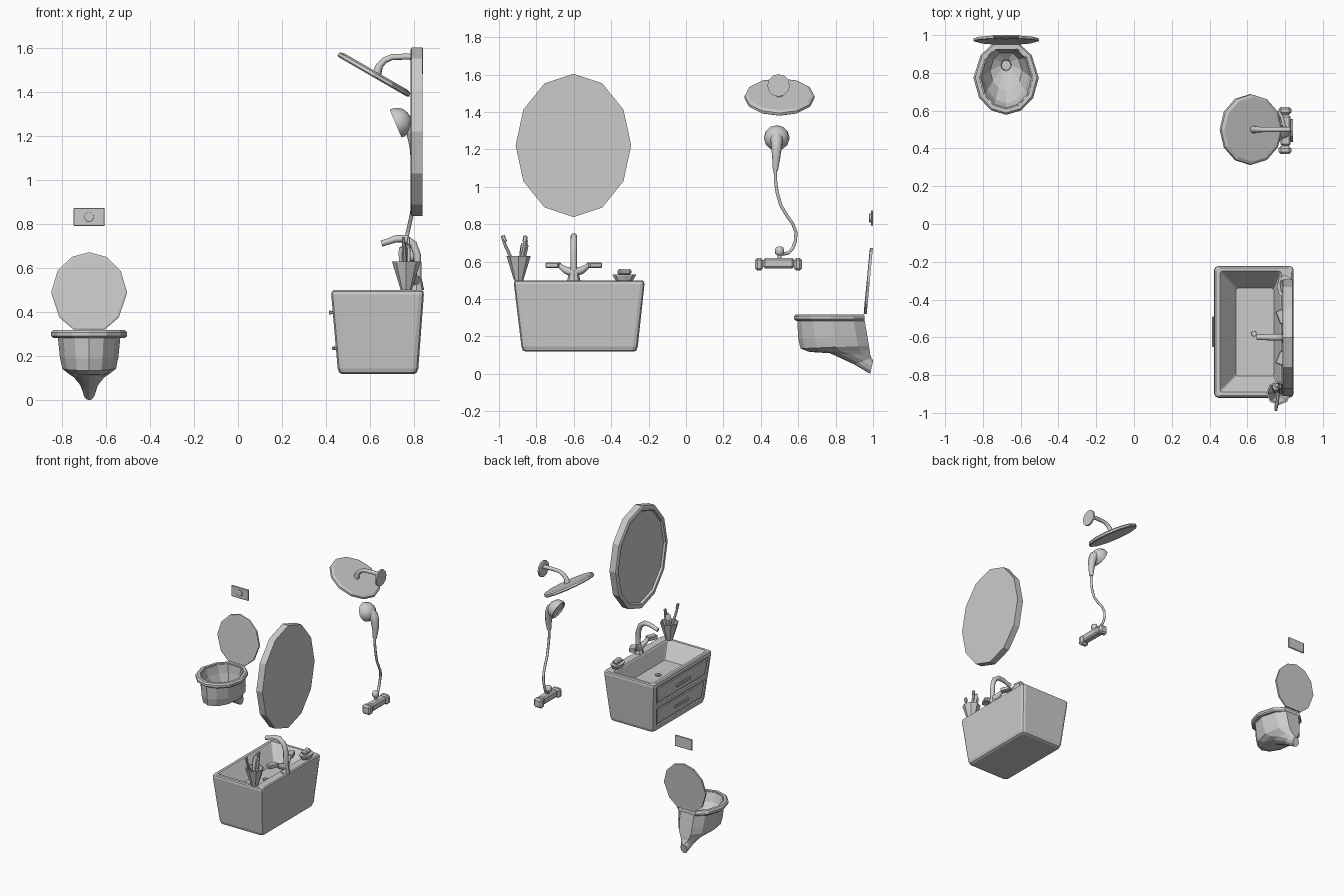
import bpy, bmesh, math
from mathutils import Vector as V, Matrix


def finish(name, bm, smooth=False):
    bmesh.ops.recalc_face_normals(bm, faces=bm.faces[:])
    me = bpy.data.meshes.new(name)
    bm.to_mesh(me)
    bm.free()
    ob = bpy.data.objects.new(name, me)
    bpy.context.collection.objects.link(ob)
    if smooth:
        bpy.ops.object.select_all(action='DESELECT')
        ob.select_set(True)
        bpy.context.view_layer.objects.active = ob
        bpy.ops.object.shade_smooth_by_angle(angle=math.radians(50))
    return ob


def loft_bm(rings, closed=False):
    bm = bmesh.new()
    vs = [[bm.verts.new(p) for p in r] for r in rings]
    n = len(vs[0])
    pairs = list(zip(vs, vs[1:])) + ([(vs[-1], vs[0])] if closed else [])
    for a, b in pairs:
        for i in range(n):
            j = (i + 1) % n
            bm.faces.new((a[i], a[j], b[j], b[i]))
    if not closed:
        bm.faces.new(vs[0])
        bm.faces.new(vs[-1])
    return bm


def loft(name, rings, closed=False, smooth=False):
    return finish(name, loft_bm(rings, closed), smooth)


def tube(name, pts, radii, n=8, smooth=True):
    pts = [V(p) for p in pts]
    if not isinstance(radii, (list, tuple)):
        radii = [radii] * len(pts)
    u, rings = V((0.31, 0.9, 0.2)), []
    for i, p in enumerate(pts):
        t = (pts[min(i + 1, len(pts) - 1)] - pts[max(i - 1, 0)]).normalized()
        u = (u - t * u.dot(t)).normalized()
        w = t.cross(u)
        rings.append([p + radii[i] * (u * math.cos(a) + w * math.sin(a))
                      for a in (2 * math.pi * k / n for k in range(n))])
    return loft(name, rings, smooth=smooth)


def lathe(name, profile, n, mat, sx=1, sy=1, smooth=False):
    # profile of (radius, height) pairs turned about local z
    return loft(name, [[mat @ V((r * sx * math.cos(a), r * sy * math.sin(a), h))
                for a in (2 * math.pi * k / n for k in range(n))]
                for r, h in profile], smooth=smooth)


def box(name, c, size, rot=(0, 0, 0), bevel=0.003):
    bm = bmesh.new()
    bmesh.ops.create_cube(bm, size=1)
    bmesh.ops.scale(bm, vec=size, verts=bm.verts)
    bmesh.ops.bevel(bm, geom=bm.edges[:], offset=bevel, segments=1, affect='EDGES')
    ob = finish(name, bm)
    ob.location, ob.rotation_euler = c, rot
    return ob


def at(x, y, z, rx=0, ry=0):
    return (Matrix.Translation((x, y, z)) @ Matrix.Rotation(math.radians(ry), 4, 'Y')
            @ Matrix.Rotation(math.radians(rx), 4, 'X'))


# ---- toilet: egg-shaped sections (share of length, share of half width)
TX = -0.677
HALF = [(0, 0), (.062, .46), (.24, .83), (.52, 1), (.84, .78), (1, .4)]
EGG = [(u, v) for u, v in HALF] + [(u, -v) for u, v in HALF[:0:-1]]


def egg(front, back, w):
    f, b = V((TX, *front)), V((TX, *back))
    return [f.lerp(b, u) + V((v * w, 0, 0)) for u, v in EGG]


loft("toilet_bowl", [
    egg((.985, .0), (1.0, .07), .028), egg((.90, .05), (.992, .085), .04),
    egg((.77, .11), (.985, .10), .07), egg((.66, .117), (.982, .125), .095),
    egg((.612, .135), (.978, .15), .122), egg((.60, .19), (.97, .2), .133),
    egg((.595, .285), (.955, .285), .142), egg((.60, .312), (.945, .312), .145),
    egg((.615, .312), (.925, .312), .135), egg((.64, .25), (.92, .25), .12),
    egg((.71, .175), (.905, .175), .085), egg((.81, .145), (.87, .145), .028),
    egg((.815, .13), (.865, .13), .025)])
loft("toilet_seat", [
    egg((.59, .283), (.95, .283), .163), egg((.578, .292), (.955, .292), .173),
    egg((.578, .308), (.955, .308), .173), egg((.588, .318), (.95, .318), .163),
    egg((.608, .318), (.93, .318), .143), egg((.615, .283), (.925, .283), .138)], closed=True)
loft("toilet_lid", [
    egg((.982, .664), (.950, .325), .163), egg((.985, .673), (.953, .319), .173),
    egg((.999, .673), (.966, .319), .173)])
box("flush_plate", (TX, .994, .833), (.142, .011, .083))
lathe("flush_button", [(.023, 0), (.023, .013), (.018, .016)], 12, at(TX, .994, .833, 90))


# ---- vanity: rounded rectangles, rim and basin in one shell
def rrect(x0, x1, y0, y1, z, r):
    out = []
    for cx, cy, a0 in ((x1 - r, y1 - r, 0), (x0 + r, y1 - r, 90),
                       (x0 + r, y0 + r, 180), (x1 - r, y0 + r, 270)):
        for k in range(3):
            a = math.radians(a0 + 45 * k)
            out.append((cx + r * math.cos(a), cy + r * math.sin(a), z))
    return out


bm = loft_bm([
    rrect(.475, .80, -.855, -.28, .118, .02), rrect(.46, .813, -.873, -.265, .125, .025),
    rrect(.453, .82, -.88, -.258, .145, .025), rrect(.424, .845, -.92, -.222, .48, .022),
    rrect(.427, .843, -.917, -.225, .494, .02), rrect(.435, .835, -.909, -.233, .5, .018),
    rrect(.455, .78, -.89, -.25, .5, .012), rrect(.463, .773, -.882, -.258, .49, .01),
    rrect(.54, .74, -.805, -.34, .386, .01)])
bmesh.ops.recalc_face_normals(bm, faces=bm.faces[:])


def front_faces():
    return [f for f in bm.faces if f.normal.x < -.98 and f.calc_area() > .05
            and f.calc_center_median().x < .46]


face = front_faces()[0]
bmesh.ops.bisect_plane(bm, geom=[face] + list(face.edges) + list(face.verts),
                       plane_co=(0, 0, .313), plane_no=(0, 0, 1))
drawers = front_faces()
for thick, depth in ((.02, 0), (.004, -.008), (.014, 0), (.005, .006)):
    bmesh.ops.inset_individual(bm, faces=drawers, thickness=thick, depth=depth)
finish("vanity_basin", bm)
for i, (x, z) in enumerate(((.425, .398), (.440, .236))):
    box(f"drawer_handle_{i}", (x - .006, -.57, z), (.012, .16, .018))
    for s in (-1, 1):
        box(f"handle_post_{i}_{s}", (x + .004, -.57 + s * .065, z), (.022, .014, .014), bevel=.002)
lathe("drain", [(.022, 0), (.022, .005), (.015, .006), (.013, .002)], 10, at(.635, -.58, .386))

# ---- faucet
tube("faucet_spout", [(.812, -.6, .5), (.818, -.6, .58), (.815, -.6, .66), (.797, -.6, .71),
                      (.76, -.6, .735), (.715, -.6, .733), (.68, -.6, .72), (.652, -.6, .712)],
     [.02, .018, .018, .018, .018, .017, .014, .015])
lathe("faucet_base", [(.035, 0), (.03, .02), (.024, .05), (.018, .065)], 8, at(.812, -.6, .5))
for s in (-1, 1):
    tube(f"faucet_arm_{s}", [(.81, -.6, .54), (.80, -.6 + s * .045, .555), (.79, -.6 + s * .08, .58)],
         [.026, .02, .012])
    box(f"faucet_handle_{s}", (.782, -.6 + s * .11, .581), (.045, .075, .03),
        (0, 0, s * math.radians(22)), .005)

# ---- toothbrush cup
CX, CY = .765, -.895
lathe("cup", [(.025, .5), (.065, .63), (.056, .63), (.02, .51)], 8, at(CX, CY, 0))
tube("toothbrush_a", [(CX, CY, .53), (.755, -.965, .685), (.752, -.985, .735)], [.009, .009, .006], 6)
box("bristles_a", (.752, -.973, .722), (.014, .022, .038), (math.radians(22), 0, 0))
tube("toothbrush_b", [(CX + .01, CY, .53), (.775, -.865, .67), (.775, -.853, .735)], [.01, .01, .007], 6)
box("bristles_b", (.775, -.862, .722), (.014, .02, .035), (math.radians(-10), 0, 0))
tube("paste_tube", [(.75, -.89, .53), (.752, -.868, .66), (.753, -.862, .69), (.755, -.856, .70),
                    (.755, -.854, .715)], [.01, .022, .022, .01, .01], 6)

# ---- soap dish
lathe("soap_dish", [(.75, 0), (1, .025), (1, .03), (.8, .03)], 8, at(.798, -.33, .5), .042, .062)
box("soap", (.798, -.33, .545), (.045, .072, .032), (0, 0, .15), .01)

# ---- mirror: twelve-sided oval with raised frame
lathe("mirror", [(1, .84), (1, .79), (.975, .785), (.91, .785), (.89, .80)], 12,
      Matrix(((0, 0, 1, 0), (1, 0, 0, -.602), (0, 1, 0, 1.221), (0, 0, 0, 1))), .309, .383)

# ---- overhead shower
lathe("shower_wall_plate", [(.06, 0), (.06, .012), (.05, .016)], 12, at(.842, .495, 1.542, 0, -90))
tube("shower_arm", [(.84, .5, 1.56), (.76, .5, 1.562), (.70, .5, 1.56), (.665, .5, 1.545),
                    (.643, .5, 1.52), (.63, .5, 1.48)], [.014, .014, .014, .015, .017, .022])
lathe("shower_head", [(.18, -.014), (.188, -.008), (.186, .006), (.17, .014)], 12,
      at(.62, .5, 1.482, 0, 30))

# ---- hand shower: dome, curved grip, hose
lathe("hand_shower_head", [(.058, -.004), (.06, -.012), (.068, -.012), (.069, .0), (.063, .024),
                           (.048, .045), (.025, .058), (.006, .061)], 12,
      at(.728, .485, 1.262, 0, 67), smooth=True)
tube("hand_shower_grip", [(.757, .485, 1.275), (.782, .485, 1.25), (.797, .484, 1.21),
                          (.802, .482, 1.15), (.80, .478, 1.085)], [.03, .034, .029, .022, .014], 10)
tube("shower_hose", [(.80, .477, 1.09), (.80, .479, 1.03), (.80, .487, .97), (.797, .507, .90),
                     (.79, .54, .845), (.78, .572, .80), (.77, .588, .755), (.765, .585, .71),
                     (.768, .57, .67), (.775, .548, .647), (.785, .52, .64), (.79, .5, .65)], .009)

# ---- shower valve
lathe("hose_connector", [(.012, -.025), (.023, -.015), (.025, .0), (.02, .017), (.008, .024)], 8,
      at(.79, .5, .657), smooth=True)
tube("connector_neck", [(.795, .5, .61), (.79, .5, .65)], .012)
box("valve_body", (.802, .495, .591), (.055, .165, .056), bevel=.01)
for s in (-1, 1):
    box(f"valve_knob_{s}", (.799, .495 + s * .104, .586), (.068, .042, .068), bevel=.012)
